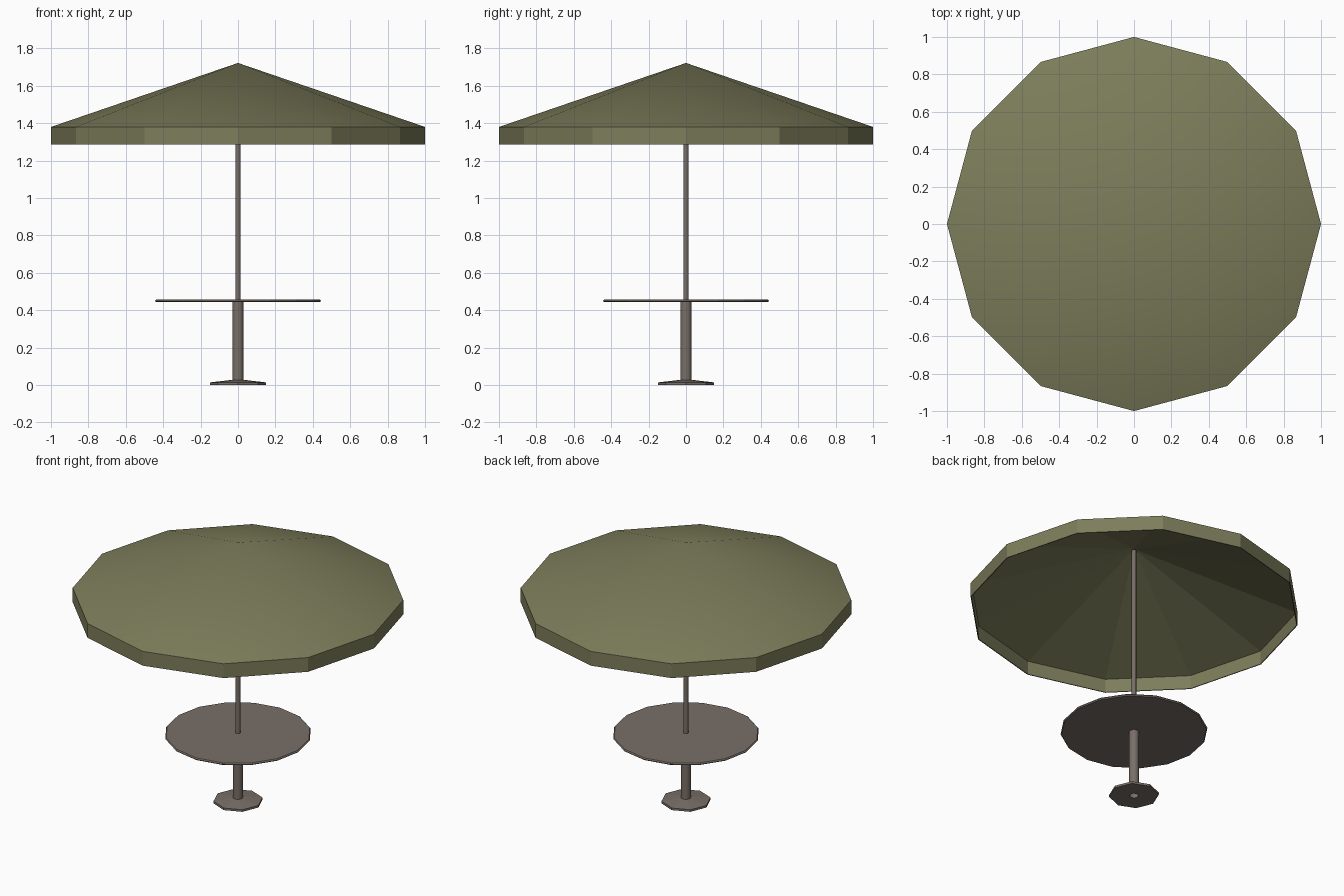
import bpy
import bmesh
from math import sin, cos, tau

if "Cube" in bpy.data.objects:
    bpy.data.objects.remove(bpy.data.objects["Cube"], do_unlink=True)


def make_material(name, color):
    mat = bpy.data.materials.new(name)
    mat.use_nodes = True
    mat.diffuse_color = color
    mat.node_tree.nodes["Principled BSDF"].inputs["Base Color"].default_value = color
    return mat


olive = make_material("olive canvas", (0.205, 0.205, 0.105, 1))
metal = make_material("warm grey metal", (0.19, 0.158, 0.138, 1))


def lathe(name, profile, sides, mat, smooth_bands=()):
    """Spin (radius, z) points; a zero radius makes a single pole vertex."""
    bm = bmesh.new()
    rings = []
    for r, z in profile:
        if r == 0:
            rings.append([bm.verts.new((0, 0, z))] * sides)
        else:
            rings.append([bm.verts.new((r * cos(tau * i / sides), r * sin(tau * i / sides), z))
                          for i in range(sides)])
    for band, (a, b) in enumerate(zip(rings, rings[1:])):
        for i in range(sides):
            j = (i + 1) % sides
            corners = list(dict.fromkeys((a[i], a[j], b[j], b[i])))
            face = bm.faces.new(corners)
            face.smooth = band in smooth_bands
    mesh = bpy.data.meshes.new(name)
    bm.to_mesh(mesh)
    bm.free()
    mesh.materials.append(mat)
    obj = bpy.data.objects.new(name, mesh)
    bpy.context.collection.objects.link(obj)
    return obj


# Canopy: thin shell with smooth top, faceted valance and faceted underside
lathe("canopy", [(0, 1.715), (0.994, 1.375), (0.994, 1.285), (1, 1.285), (1, 1.38), (0, 1.722)],
      12, olive, smooth_bands=(4,))

# Upper pole, from the table to the underside of the canopy
lathe("umbrella_pole", [(0.014, 0.445), (0.014, 1.705)], 12, metal, smooth_bands=(0,))

# Round table top
lathe("table_top", [(0, 0.443), (0.438, 0.443), (0.444, 0.45), (0.438, 0.457), (0, 0.457)],
      16, metal)

# Hollow lower column
lathe("table_column", [(0.03, 0.001), (0.03, 0.446)], 12, metal, smooth_bands=(0,))

# Octagonal foot with a gently sloping top
lathe("foot", [(0.027, 0), (0.15, 0), (0.15, 0.014), (0.03, 0.028)], 8, metal)
